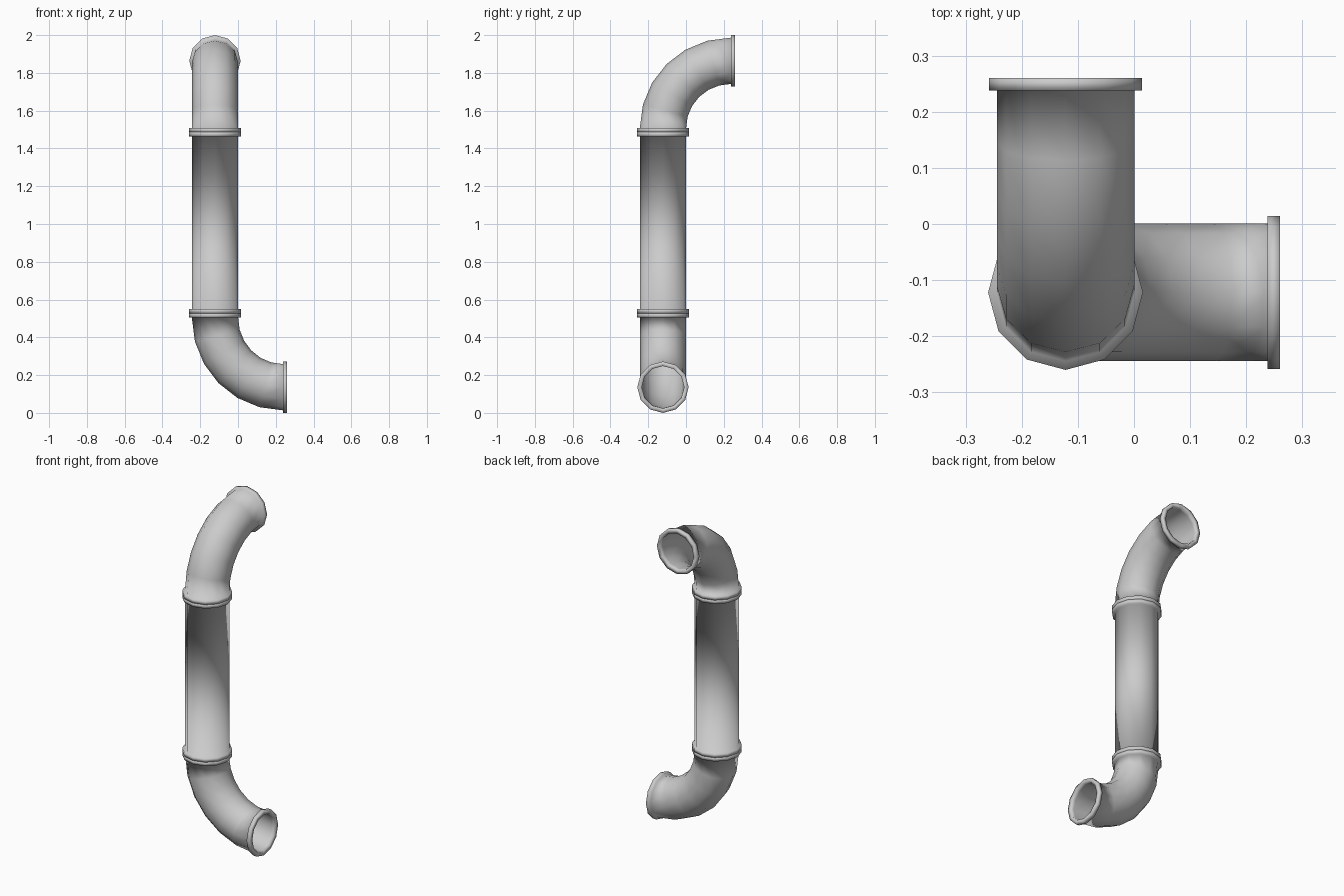
import bpy
import bmesh
import math
from mathutils import Vector

cube = bpy.data.objects.get("Cube")
if cube:
    bpy.data.objects.remove(cube, do_unlink=True)

SIDES = 12
BENDS = 6
AXIS = Vector((-0.122, -0.122, 0))
PIPE, BORE, RIM, LIP = 0.1225, 0.112, 0.138, 0.0225

grey = bpy.data.materials.new("pipe grey")
grey.use_nodes = True
colour = (0.6, 0.6, 0.6, 1)
grey.diffuse_color = colour
grey.node_tree.nodes["Principled BSDF"].inputs["Base Color"].default_value = colour


def loft(name, sections):
    """Join rings (centre, u, v, radius) into a closed hollow shell."""
    bm = bmesh.new()
    rings = []
    for centre, u, v, radius in sections:
        angles = [math.tau * i / SIDES for i in range(SIDES)]
        rings.append([bm.verts.new(centre + radius * (math.cos(a) * u + math.sin(a) * v))
                      for a in angles])
    for k, ring in enumerate(rings):
        after = rings[(k + 1) % len(rings)]
        for i in range(SIDES):
            j = (i + 1) % SIDES
            bm.faces.new((ring[i], ring[j], after[j], after[i]))
    bmesh.ops.recalc_face_normals(bm, faces=bm.faces)
    mesh = bpy.data.meshes.new(name)
    bm.to_mesh(mesh)
    bm.free()
    mesh.materials.append(grey)
    mesh.shade_smooth()
    obj = bpy.data.objects.new(name, mesh)
    bpy.context.collection.objects.link(obj)
    return obj


def flanged(name, stations, end_rim):
    """Flanged pipe along stations (centre, u, v); first and last are flange faces."""
    first, last = stations[0], stations[-1]
    body = stations[1:-1]
    sections = [(*first, RIM), (*body[0], RIM)]
    sections += [(*s, PIPE) for s in body]
    sections += [(*body[-1], end_rim), (*last, end_rim)]
    sections += [(*s, BORE) for s in reversed(stations)]
    return loft(name, sections)


def elbow(name, out, side, up, base, reach, rise):
    """Quarter bend from the upright pipe towards the out direction."""
    hub = AXIS + out * reach + Vector((0, 0, base))
    stations = [(AXIS + Vector((0, 0, base)) - up * LIP, out, side)]
    for k in range(BENDS + 1):
        t = math.pi / 2 * k / BENDS
        centre = hub - out * reach * math.cos(t) + up * rise * math.sin(t)
        stations.append((centre, out * math.cos(t) - up * math.sin(t), side))
    stations.append((stations[-1][0] + out * LIP, -up, side))
    return flanged(name, stations, RIM - 0.002)


X, Y, Z = Vector((1, 0, 0)), Vector((0, 1, 0)), Vector((0, 0, 1))

# Straight upright pipe with a flange at each end
flanged("straight_pipe",
        [(AXIS + Z * h, X, Y) for h in (0.5275, 0.55, 1.4635, 1.486)], RIM)

# Lower bend opens to the left, upper bend opens to the back
elbow("lower_elbow", X, Y, -Z, 0.505, 0.36, 0.369)
elbow("upper_elbow", Y, X, Z, 1.5085, 0.36, 0.3555)
